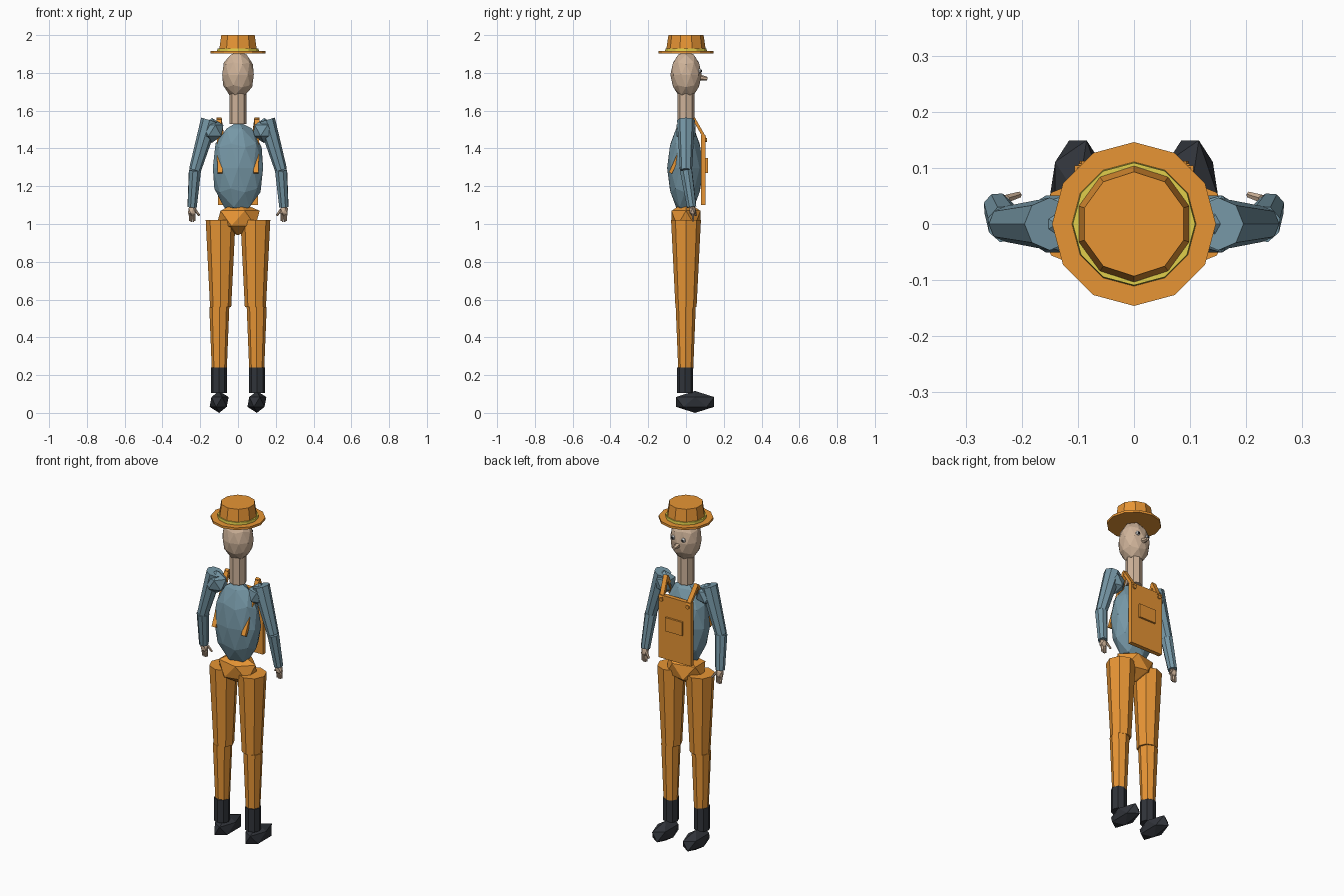
import bpy, bmesh, math
from mathutils import Vector, Matrix

if "Cube" in bpy.data.objects:
    bpy.data.objects.remove(bpy.data.objects["Cube"])


def material(name, rgb):
    m = bpy.data.materials.new(name)
    m.diffuse_color = (*rgb, 1)
    m.use_nodes = True
    m.node_tree.nodes["Principled BSDF"].inputs["Base Color"].default_value = m.diffuse_color
    return m


ORANGE = material("orange_cloth", (0.80, 0.30, 0.035))
YELLOW = material("yellow_band", (0.75, 0.62, 0.07))
SKIN = material("skin", (0.62, 0.45, 0.32))
BLUE = material("blue_shirt", (0.18, 0.31, 0.38))
DARK = material("dark_leather", (0.03, 0.034, 0.042))
WHITE = material("eye_white", (0.8, 0.8, 0.8))


def finish(name, bm, mat):
    bmesh.ops.recalc_face_normals(bm, faces=bm.faces)
    mesh = bpy.data.meshes.new(name)
    bm.to_mesh(mesh)
    bm.free()
    mesh.materials.append(mat)
    ob = bpy.data.objects.new(name, mesh)
    bpy.context.collection.objects.link(ob)
    return ob


def tube(name, a, b, r1, r2, mat, sides=8):
    """Tapered faceted cylinder from point a to point b."""
    a, b = Vector(a), Vector(b)
    bm = bmesh.new()
    frame = Matrix.Translation((a + b) / 2) @ (b - a).to_track_quat('Z', 'Y').to_matrix().to_4x4()
    if abs((b - a).normalized().z) > 0.999:
        frame = Matrix.Translation((a + b) / 2)
    bmesh.ops.create_cone(bm, cap_ends=True, segments=sides, radius1=r1, radius2=r2,
                          depth=(b - a).length, matrix=frame)
    return finish(name, bm, mat)


def ball(name, c, size, mat, level=2):
    bm = bmesh.new()
    bmesh.ops.create_icosphere(bm, subdivisions=level, radius=1,
                               matrix=Matrix.Translation(c) @ Matrix.Diagonal((*size, 1)))
    return finish(name, bm, mat)


def box(name, c, size, mat):
    bm = bmesh.new()
    bmesh.ops.create_cube(bm, size=1, matrix=Matrix.Translation(c) @ Matrix.Diagonal((*size, 1)))
    return finish(name, bm, mat)


def strap(name, a, b, width, thick, mat):
    """Flat bar between two points, its width kept along x."""
    a, b = Vector(a), Vector(b)
    z = (b - a).normalized()
    x = (Vector((1, 0, 0)) - z * z.x).normalized()
    rot = Matrix((x, z.cross(x), z)).transposed().to_4x4()
    bm = bmesh.new()
    bmesh.ops.create_cube(bm, size=1, matrix=Matrix.Translation((a + b) / 2) @ rot
                          @ Matrix.Diagonal((width, thick, (b - a).length, 1)))
    return finish(name, bm, mat)


# Hat
tube("hat_brim", (0, 0, 1.902), (0, 0, 1.915), 0.146, 0.146, ORANGE, 12)
tube("hat_band", (0, 0, 1.912), (0, 0, 1.93), 0.111, 0.109, YELLOW, 12)
tube("hat_crown", (0, 0, 1.912), (0, 0, 2.0), 0.106, 0.093, ORANGE, 10)

# Head, neck and trunk
ball("head", (0, 0, 1.79), (0.088, 0.083, 0.125), SKIN)
tube("neck", (0, 0, 1.53), (0, 0, 1.69), 0.045, 0.045, SKIN)
tube("nose", (0, 0.075, 1.775), (0, 0.113, 1.77), 0.016, 0.009, SKIN, 6)
ball("torso", (0, -0.005, 1.297), (0.14, 0.095, 0.245), BLUE)
ball("hips", (0, 0, 1.03), (0.128, 0.09, 0.09), ORANGE, 1)

# Bib with pocket
box("bib", (0, 0.092, 1.285), (0.212, 0.025, 0.37), ORANGE)
box("bib_pocket", (0, 0.109, 1.31), (0.11, 0.013, 0.08), ORANGE)

for side, s in (("left", -1), ("right", 1)):
    # Eyes
    ball(f"{side}_eye", (0.033 * s, 0.071, 1.81), (0.013, 0.01, 0.013), WHITE)
    ball(f"{side}_pupil", (0.033 * s, 0.08, 1.81), (0.008, 0.006, 0.008), DARK, 1)

    # Braces and buttons
    strap(f"{side}_front_brace", (0.086 * s, 0.1, 1.455), (0.1 * s, 0.04, 1.56), 0.026, 0.016, ORANGE)
    strap(f"{side}_back_brace", (0.1 * s, 0.045, 1.555), (0.096 * s, -0.082, 1.27), 0.026, 0.018, ORANGE)
    tube(f"{side}_button", (0.086 * s, 0.1, 1.445), (0.086 * s, 0.112, 1.445), 0.011, 0.011, ORANGE)

    # Legs
    tube(f"{side}_thigh", (0.097 * s, 0, 0.56), (0.087 * s, 0, 1.02), 0.056, 0.079, ORANGE)
    tube(f"{side}_shin", (0.101 * s, -0.003, 0.235), (0.097 * s, 0, 0.56), 0.04, 0.053, ORANGE)
    tube(f"{side}_boot_shaft", (0.101 * s, -0.005, 0.105), (0.101 * s, -0.005, 0.24), 0.043, 0.043, DARK)
    ball(f"{side}_boot_foot", (0.1 * s, 0.048, 0.058), (0.056, 0.119, 0.058), DARK, 1)

    # Arms
    shoulder, elbow, wrist = (0.15 * s, 0, 1.55), (0.228 * s, 0, 1.285), (0.243 * s, 0.03, 1.09)
    ball(f"{side}_shoulder", (0.138 * s, 0, 1.495), (0.068, 0.06, 0.066), BLUE, 1)
    tube(f"{side}_upper_arm", shoulder, elbow, 0.047, 0.032, BLUE)
    tube(f"{side}_forearm", elbow, wrist, 0.034, 0.026, BLUE)

    # Hand: palm, fingers, thumb
    ball(f"{side}_palm", (0.243 * s, 0.034, 1.07), (0.025, 0.019, 0.03), SKIN, 1)
    for i in range(4):
        x = (0.229 + 0.009 * i) * s
        tube(f"{side}_finger_{i + 1}", (x, 0.036, 1.06), (x, 0.039, 1.012 + 0.004 * (i in (0, 3))),
             0.006, 0.0045, SKIN, 6)
    tube(f"{side}_thumb", (0.228 * s, 0.045, 1.075), (0.205 * s, 0.052, 1.045), 0.008, 0.006, SKIN, 6)
